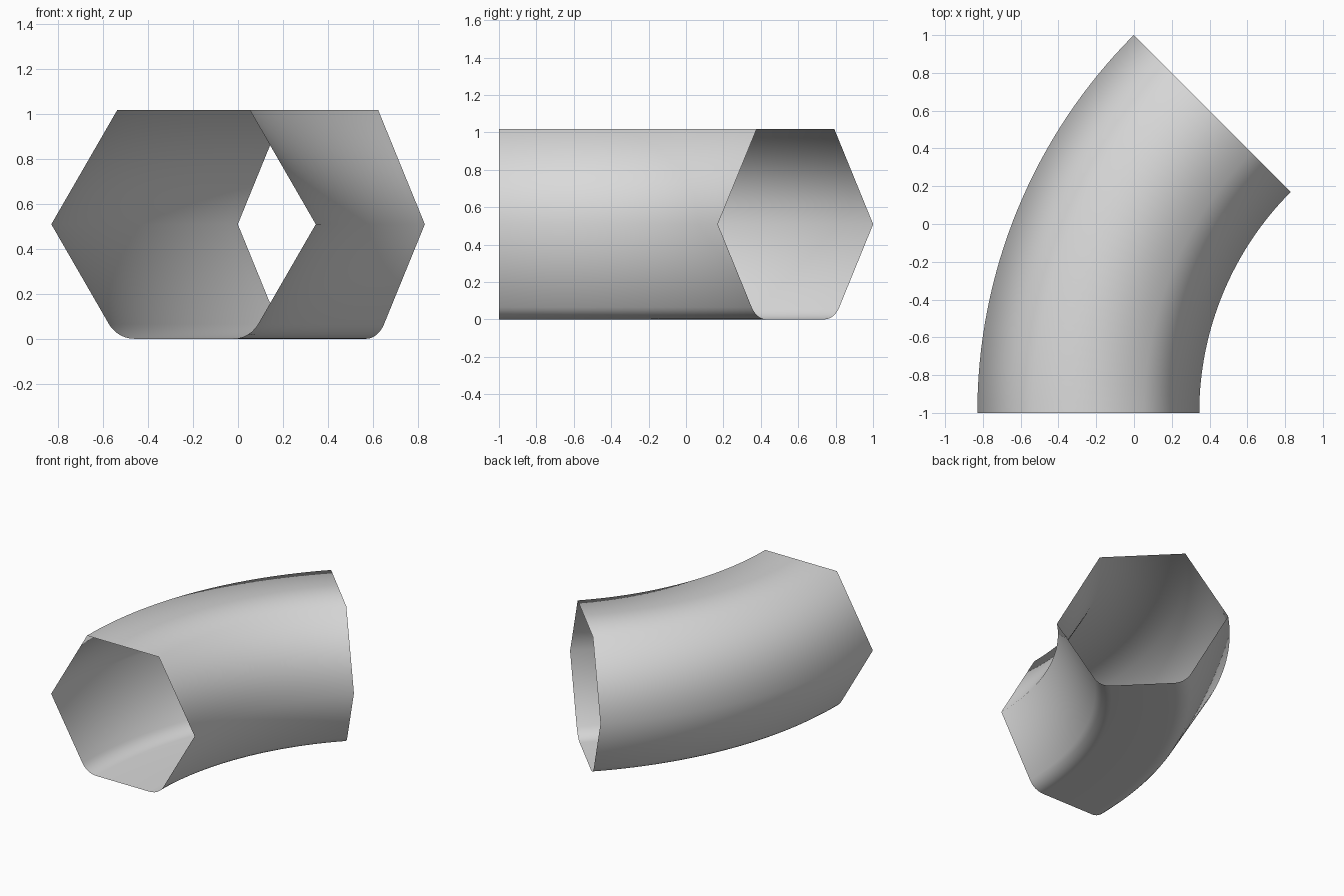
import bpy
import bmesh
from math import cos, sin, tan, pi, radians
from mathutils import Vector

cube = bpy.data.objects.get("Cube")
if cube:
    bpy.data.objects.remove(cube, do_unlink=True)

RADIUS = 0.5875               # hexagon corner radius
HALF_HEIGHT = RADIUS * sin(pi / 3)
PIVOT = Vector((2.0, -1.0, 0.0))
BEND = radians(45)
MID_X = -0.242                # centre of the front opening
TRIM = 0.075                  # length cut from each side at a rounded corner
ROUND_STEPS = 6

# Plain grey material
grey = bpy.data.materials.new("light grey")
grey.use_nodes = True
colour = (0.7, 0.7, 0.7, 1.0)
grey.diffuse_color = colour
grey.node_tree.nodes["Principled BSDF"].inputs["Base Color"].default_value = colour


def rounded_corner(before, corner, after):
    """Tangent arc replacing a 120 degree corner."""
    start = corner + (before - corner).normalized() * TRIM
    end = corner + (after - corner).normalized() * TRIM
    inward = ((start + end) / 2 - corner).normalized()
    centre = corner + inward * TRIM / cos(pi / 3)
    arc_radius = TRIM * tan(pi / 3)
    return [centre + (start.lerp(end, i / ROUND_STEPS) - centre).normalized() * arc_radius
            for i in range(ROUND_STEPS + 1)]


# Hexagonal cross-section, with its two bottom corners rounded
hexagon = [Vector((MID_X + RADIUS * cos(k * pi / 3), PIVOT.y,
                   HALF_HEIGHT + RADIUS * sin(k * pi / 3))) for k in range(6)]
profile = []
for k, corner in enumerate(hexagon):
    if corner.z < 0.1:
        profile += rounded_corner(hexagon[k - 1], corner, hexagon[(k + 1) % 6])
    else:
        profile.append(corner)

# Sweep the section around the pivot to form the open bent tube
bm = bmesh.new()
ring = [bm.verts.new(p) for p in profile]
edges = [bm.edges.new((v, ring[(i + 1) % len(ring)])) for i, v in enumerate(ring)]
bmesh.ops.spin(bm, geom=ring + edges, cent=PIVOT, axis=(0, 0, 1),
               angle=-BEND, steps=32, use_duplicate=False)

# Turn the surface outwards
bmesh.ops.recalc_face_normals(bm, faces=bm.faces)
top = max(bm.faces, key=lambda f: f.calc_center_median().z)
if top.normal.z < 0:
    bmesh.ops.reverse_faces(bm, faces=bm.faces)
for face in bm.faces:
    face.smooth = True

mesh = bpy.data.meshes.new("bent_hexagonal_tube")
bm.to_mesh(mesh)
bm.free()
mesh.materials.append(grey)
tube = bpy.data.objects.new("bent_hexagonal_tube", mesh)
bpy.context.collection.objects.link(tube)
